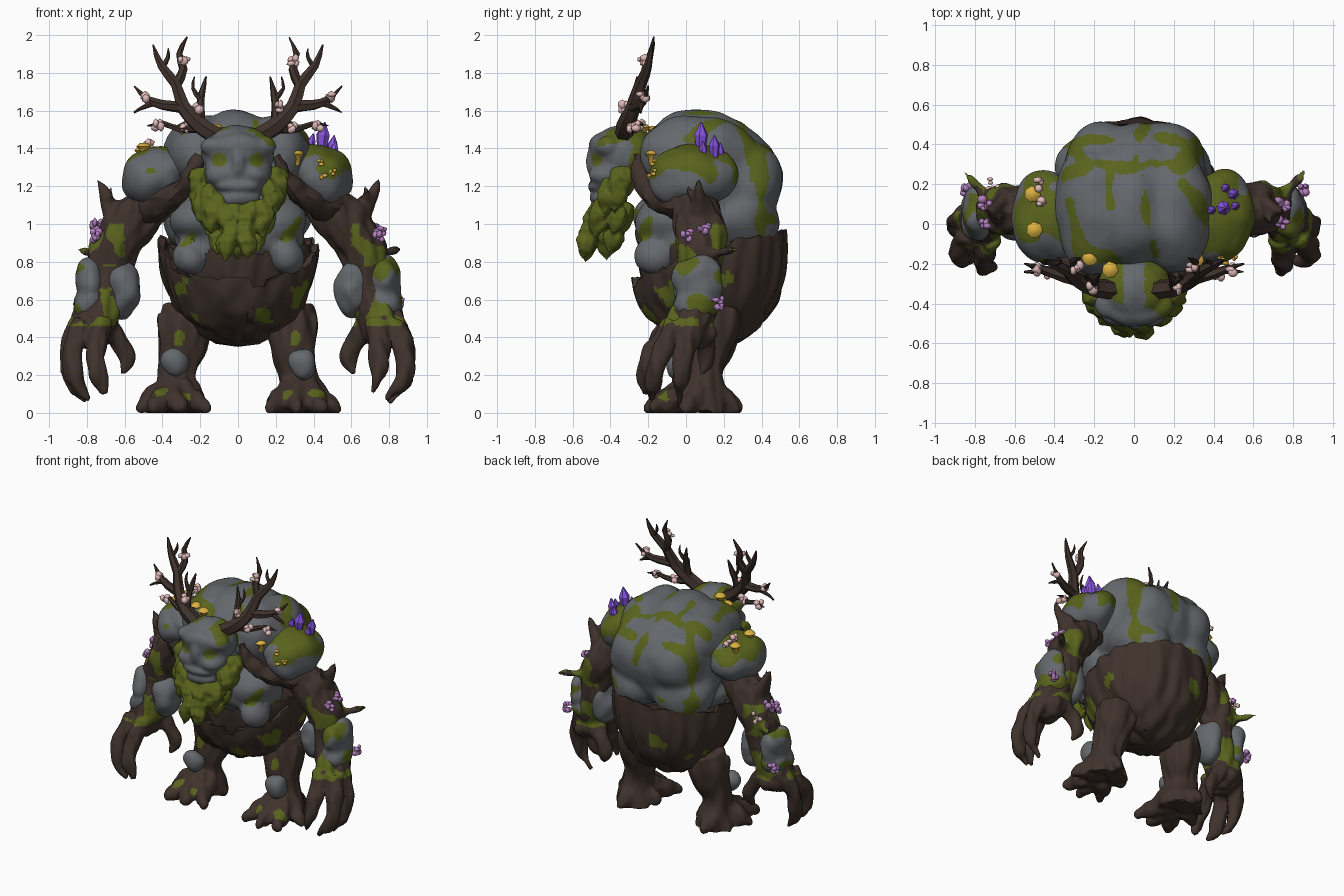
import bpy, bmesh, math, random
from mathutils import Vector, Matrix, noise, geometry

random.seed(4)
cube = bpy.data.objects.get("Cube")
if cube:
    bpy.data.objects.remove(cube, do_unlink=True)


def material(name, *rgb):
    m = bpy.data.materials.new(name)
    m.use_nodes = True
    m.diffuse_color = (*rgb, 1)
    node = next(n for n in m.node_tree.nodes if n.type == 'BSDF_PRINCIPLED')
    node.inputs["Base Color"].default_value = (*rgb, 1)
    return m


STONE = material("grey stone", .128, .138, .15)
MOSS = material("green moss", .1, .125, .012)
WOOD = material("dark wood", .05, .032, .025)
PINK = material("pink blossom", .74, .49, .48)
LILAC = material("lilac flower", .44, .21, .5)
PURPLE = material("purple crystal", .25, .09, .78)
YELLOW = material("yellow fungus", .7, .43, .05)


def patch(c, scale, shift=0):
    return noise.noise(c * scale + Vector((shift, shift, shift)))


def near_spot(c, spots):
    return any((c - Vector(s[:3])).length < s[3] * (1 + patch(c, 15)) for s in spots)


def ball(bm, centre, radii, side=1, detail=3):
    x, y, z = centre
    matrix = Matrix.Translation((x * side, y, z)) @ Matrix.Diagonal((*radii, 1))
    bmesh.ops.create_icosphere(bm, subdivisions=detail, radius=1, matrix=matrix)


def tube(bm, path, side=1, sides=10, steps=4):
    """Closed tapered tube through (x, y, z, radius) points, smoothed along its length."""
    p = [Vector((x * side, y, z, r)) for x, y, z, r in path]
    p = [p[0] * 2 - p[1]] + p + [p[-1] * 2 - p[-2]]
    line = []
    for a, b, c, d in zip(p, p[1:], p[2:], p[3:]):
        for i in range(steps):
            t = i / steps
            line.append((b * 2 + (c - a) * t + (a * 2 - b * 5 + c * 4 - d) * t**2
                         + (b * 3 - a - c * 3 + d) * t**3) / 2)
    line.append(p[-2])
    rings, across, last = [], None, None
    for i, q in enumerate(line):
        way = (line[min(i + 1, len(line) - 1)] - line[max(i - 1, 0)]).to_3d().normalized()
        across = way.orthogonal().normalized() if last is None else last.rotation_difference(way) @ across
        other, last = way.cross(across), way
        rings.append([bm.verts.new(q.to_3d() + max(q.w, .003) * (
            across * math.cos(k * math.tau / sides) + other * math.sin(k * math.tau / sides)))
            for k in range(sides)])
    for a, b in zip(rings, rings[1:]):
        for k in range(sides):
            n = (k + 1) % sides
            bm.faces.new((a[k], a[n], b[n], b[k]))
    bm.faces.new(rings[0])
    bm.faces.new(rings[-1])


def finish(name, bm, mats, rule=None, voxel=0, rough=0, freq=6, stretch=1, angle=40, soften=2):
    """Fuse the shapes, roughen the surface, colour faces by rule and shade."""
    bmesh.ops.recalc_face_normals(bm, faces=bm.faces)
    mesh = bpy.data.meshes.new(name)
    bm.to_mesh(mesh)
    bm.free()
    obj = bpy.data.objects.new(name, mesh)
    bpy.context.collection.objects.link(obj)
    if voxel:
        mod = obj.modifiers.new("fuse", 'REMESH')
        mod.mode = 'VOXEL'
        mod.voxel_size = voxel
        graph = bpy.context.evaluated_depsgraph_get()
        graph.update()
        obj.data = bpy.data.meshes.new_from_object(obj.evaluated_get(graph))
        obj.modifiers.clear()
        mesh = obj.data
        mesh.name = name
    mesh.materials.clear()
    for m in mats:
        mesh.materials.append(m)
    bm = bmesh.new()
    bm.from_mesh(mesh)
    if voxel:
        for _ in range(soften):
            bmesh.ops.smooth_vert(bm, verts=bm.verts, factor=.5, use_axis_x=True, use_axis_y=True, use_axis_z=True)
    bm.normal_update()
    for v in bm.verts:
        where = Vector((v.co.x, v.co.y, v.co.z * stretch))
        v.co += v.normal * rough * patch(where, freq)
        v.co.z = max(v.co.z, 0)
    for f in bm.faces:
        f.material_index = int(rule(f.calc_center_median())) if rule else 0
    bm.to_mesh(mesh)
    bm.free()
    mesh.shade_smooth()
    mesh.set_sharp_from_angle(angle=math.radians(angle))


# Torso: fused boulders with veins of moss over the back
bm = bmesh.new()
ball(bm, (0, .14, 1.21), (.4, .36, .375))
ball(bm, (0, .07, 1.41), (.22, .3, .2))
ball(bm, (0, -.03, .93), (.35, .25, .18))
for s in (1, -1):
    for p, r in (((.19, .07, 1.35), (.21, .33, .23)), ((.15, .29, 1.21), (.21, .215, .26)),
                 ((.18, .27, 1.03), (.21, .22, .19)), ((.18, -.1, 1.02), (.19, .18, .15)),
                 ((.26, -.17, .83), (.1, .1, .1))):
        ball(bm, p, r, s)
heart = Vector((0, .15, 1.2))
veins = [(.08, [(-.36, .27, 1.48), (-.2, .32, 1.55), (0, .28, 1.58), (.1, .33, 1.55), (.26, .31, 1.5)]),
         (.07, [(-.14, .3, 1.56), (-.12, .1, 1.6)]), (.07, [(.05, .25, 1.58), (.07, 0, 1.59), (.12, -.18, 1.5)]),
         (.07, [(.24, .2, 1.53), (.34, .02, 1.43)]), (.06, [(0, .28, 1.58), (.03, .45, 1.4), (.06, .5, 1.25)]),
         (.08, [(-.3, .1, 1.5), (-.25, -.1, 1.5), (-.1, -.18, 1.5)])]
for s in (1, -1):
    veins += [(.12, [(.24 * s, .3, 1.53), (.29 * s, .37, 1.4), (.32 * s, .38, 1.25)]),
              (.08, [(.32 * s, .38, 1.25), (.31 * s, .38, 1.1), (.27 * s, .38, .95)]),
              (.09, [(.3 * s, .37, 1.38), (.14 * s, .45, 1.42)]),
              (.06, [(.3 * s, .38, 1.06), (.12 * s, .48, 1.0)])]
veins = [(w, [(Vector(p) - heart).normalized() for p in v]) for w, v in veins]


def vein_moss(c):
    d = (c - heart).normalized()
    for w, v in veins:
        for a, b in zip(v, v[1:]):
            t = geometry.intersect_point_line(d, a, b)[1]
            if (d - a.lerp(b, min(max(t, 0), 1))).length < w + .1 * patch(c, 7):
                return True
    return c.y < 0 and .88 < c.z < 1.1 and patch(c, 8) > .3


finish("stone_torso", bm, (STONE, MOSS), vein_moss, .015, .03, 5, soften=5)


# Hollow trunk around the waist, with a second bark layer inside
bark_spots = [(.15, -.2, .52, .06), (.2, -.15, .46, .05), (.34, -.08, .62, .07), (-.27, -.16, .5, .05),
              (-.3, -.14, .66, .05), (-.1, .5, .68, .06), (.38, .2, .7, .04), (-.33, .3, .55, .06)]


def bowl(name, size, front, back, jag):
    bm = bmesh.new()
    count, rows = 128, []
    chips = [random.uniform(-jag, jag) for _ in range(count // 4)]
    layers = [(i / 24, 1) for i in range(25)] + [(.98, .92), (.6, .88)]
    for s, thin in layers:
        ring = []
        for k in range(count):
            a = k * math.tau / count
            u = math.sin(a)
            rim = .9 + (back - .9) * u if u > 0 else .9 - (front - .9) * u
            rim += chips[k // 4] * (1 if u < .3 else .4)
            r = size * thin * math.sqrt(1 - (1 - s) ** 2.2)
            ring.append(bm.verts.new((.42 * r * math.cos(a), .17 - .05 * s + .41 * r * u, .36 + (rim - .36) * s)))
        rows.append(ring)
    for a, b in zip(rows, rows[1:]):
        for k in range(count):
            n = (k + 1) % count
            bm.faces.new((a[k], a[n], b[n], b[k]))
    bmesh.ops.remove_doubles(bm, verts=bm.verts, dist=.0005)
    finish(name, bm, (WOOD, MOSS), lambda c: near_spot(c, bark_spots), 0, .025, 14, .2)


bowl("trunk_waist", 1, .69, .96, .035)
bowl("inner_bark", .92, .85, .84, .02)

# Head with brow, nose, cheeks, lips and chin
bm = bmesh.new()
ball(bm, (0, -.33, 1.37), (.195, .18, .155))
ball(bm, (0, -.38, 1.27), (.18, .13, .15))
ball(bm, (0, -.43, 1.41), (.15, .085, .075))
ball(bm, (0, -.47, 1.33), (.045, .06, .1))
ball(bm, (0, -.46, 1.2), (.12, .065, .04))
ball(bm, (0, -.43, 1.14), (.12, .08, .06))
for s in (1, -1):
    ball(bm, (.09, -.43, 1.26), (.08, .085, .06), s)
    ball(bm, (.12, -.41, 1.41), (.08, .07, .06), s)


def head_moss(c):
    eye = Vector((abs(c.x) - .1, (c.z - 1.34) * 1.1)).length < .04 and c.y < -.38
    crown = c.z > 1.46 + .12 * patch(c, 9) or c.y > -.32 + .1 * patch(c, 8)
    return eye or crown and abs(c.x) > .055


finish("stone_head", bm, (STONE, MOSS), head_moss, .011, .008, 12, soften=4)

# Beard of layered pointed tufts sweeping forward
bm = bmesh.new()
tube(bm, [(0, -.36, 1.13, .1), (0, -.39, 1.05, .115), (0, -.42, .94, .08), (0, -.42, .8, .006)])
for row, (z, wide, count) in enumerate(((1.11, .19, 9), (1.07, .18, 8), (1.0, .13, 6), (.95, .08, 4))):
    for k in range(count):
        a = math.radians(-100 + 200 * k / (count - 1) + random.uniform(-7, 7))
        x, y = math.sin(a), -math.cos(a)
        top = z + .19 * x * x * (1 - row / 3.5)
        drop = random.uniform(.14, .2) - .01 * row
        back = -.33 - .025 * row
        tube(bm, [(wide * x, back + .12 * y, top, .035),
                  ((wide + .025) * x, back - .01 + .13 * y, top - drop * .4, .06),
                  ((wide + .035) * x, back - .035 + .12 * y, top - drop, .006)], sides=6, steps=2)
finish("moss_beard", bm, (MOSS,), None, .009, .012, 18, angle=35, soften=1)

# Antlers
bm = bmesh.new()
branches = [
    [(.1, -.33, 1.46, .05), (.2, -.32, 1.52, .048), (.29, -.28, 1.62, .04), (.33, -.24, 1.74, .031),
     (.41, -.2, 1.84, .022), (.45, -.18, 1.95, .005)],
    [(.33, -.24, 1.73, .028), (.29, -.21, 1.82, .024), (.31, -.19, 1.9, .017), (.27, -.17, 1.99, .004)],
    [(.29, -.28, 1.62, .033), (.4, -.25, 1.63, .027), (.48, -.22, 1.66, .02), (.55, -.2, 1.73, .004)],
    [(.44, -.23, 1.64, .018), (.5, -.24, 1.62, .013), (.55, -.24, 1.59, .004)],
    [(.2, -.32, 1.52, .03), (.2, -.3, 1.61, .024), (.19, -.27, 1.69, .018), (.17, -.25, 1.78, .004)],
    [(.2, -.29, 1.66, .014), (.24, -.27, 1.72, .01), (.23, -.26, 1.78, .003)],
    [(.2, -.31, 1.51, .028), (.3, -.27, 1.5, .02), (.39, -.24, 1.53, .014), (.48, -.23, 1.52, .004)],
    [(.4, -.2, 1.83, .014), (.37, -.19, 1.88, .01), (.37, -.18, 1.93, .003)]]
for s in (1, -1):
    for b in branches:
        tube(bm, b, s, 6, 2)
finish("antlers", bm, (WOOD,), rough=.006, freq=25)

for s, label in ((1, "left"), (-1, "right")):
    # Shoulder boulder with a moss cap
    bm = bmesh.new()
    ball(bm, (.45, .03, 1.24), (.165, .235, .16), s)
    ball(bm, (.4, .03, 1.3), (.17, .21, .115), s)
    level = 1.28 if s > 0 else 1.31
    finish(label + "_shoulder", bm, (STONE, MOSS), lambda c: c.z > level + .2 * patch(c, 7), .014, .035, 6)

    # Wooden arm, hand and fingers
    bm = bmesh.new()
    tube(bm, [(.4, .04, 1.13, .1), (.5, .05, 1.07, .125), (.585, .07, .98, .135), (.655, .08, .87, .13),
              (.685, .07, .73, .115), (.72, .05, .58, .12), (.77, .02, .46, .12), (.79, -.02, .35, .06)], s)
    ball(bm, (.76, .02, .43), (.1, .15, .09), s)
    tube(bm, [(.62, .08, 1, .09), (.68, .08, 1.11, .05), (.72, .07, 1.18, .028), (.75, .07, 1.24, .006)], s)
    tube(bm, [(.68, .08, 1.1, .035), (.68, .03, 1.16, .018), (.67, .01, 1.2, .005)], s)
    tube(bm, [(.7, .1, .84, .07), (.78, .18, .85, .03), (.86, .27, .87, .005)], s)
    for finger in (
            [(.73, -.07, .48, .06), (.75, -.17, .33, .056), (.74, -.22, .2, .046), (.71, -.215, .1, .018)],
            [(.82, -.05, .47, .065), (.88, -.13, .33, .056), (.87, -.17, .18, .047), (.78, -.18, .07, .018)],
            [(.83, .04, .46, .07), (.885, 0, .33, .056), (.88, -.03, .17, .046), (.8, -.04, .05, .018)],
            [(.72, .07, .48, .075), (.64, .1, .4, .056), (.59, .1, .3, .045), (.61, .08, .2, .018)]):
        tube(bm, finger, s, 8, 3)

    def arm_moss(c):
        bands = .78 < c.z < 1 and abs(c.x) > .6 or .46 < c.z < .66
        return bands and patch(c, 8, 5) > -.06

    finish(label + "_arm", bm, (WOOD, MOSS), arm_moss, .012, .022, 16, .35)

    # Stone plates on the forearm
    bm = bmesh.new()
    ball(bm, (.61, .05, .66), (.095, .13, .16), s)
    ball(bm, (.785, .06, .7), (.08, .145, .13), s)
    ball(bm, (.77, .05, .58), (.1, .13, .1), s)
    finish(label + "_forearm_stone", bm, (STONE, MOSS),
           lambda c: abs(c.x) > .68 and patch(c, 7, 2) > .05 + (c.z - .57), .013, .025, 9)

    # Collar root from the neck to the arm
    bm = bmesh.new()
    tube(bm, [(.2, -.25, 1.36, .025), (.24, -.25, 1.26, .04), (.31, -.19, 1.17, .058),
              (.4, -.1, 1.12, .075), (.5, .02, 1.09, .09)], s)
    finish(label + "_collar_root", bm, (WOOD,), None, 0, .03, 14)

    # Leg with spread root toes
    bm = bmesh.new()
    tube(bm, [(.27, .16, .56, .13), (.28, .14, .45, .14), (.3, .11, .32, .125), (.325, .1, .2, .105),
              (.33, .09, .08, .14), (.33, .08, .01, .16)], s)
    for toe in ((.18, -.14), (.31, -.18), (.44, -.16), (.51, 0), (.34, .25), (.19, .1)):
        tube(bm, [(.33, .08, .13, .1), ((.33 + toe[0]) / 2, (.08 + toe[1]) / 2, .08, .08),
                  (*toe, .035, .045), (toe[0] * 1.04, toe[1] * 1.1, 0, .02)], s, 8, 3)
    tube(bm, [(.36, .1, .38, .07), (.4, .1, .46, .03), (.42, .1, .53, .005)], s)
    leg_spots = [(.27 * s, -.12, .09, .035), (.42 * s, -.1, .09, .04), (.31 * s, -.01, .4, .03)]
    finish(label + "_leg", bm, (WOOD, MOSS), lambda c: near_spot(c, leg_spots), .013, .025, 14, .35)
    bm = bmesh.new()
    ball(bm, (.34, -.04, .26), (.075, .06, .08), s)
    finish(label + "_knee_stone", bm, (STONE,), None, 0, .03, 9)


# Blossoms, fungi and crystals
def cluster(bm, x, y, z, spread, count, big=.02):
    for _ in range(count):
        p = [v + random.uniform(-spread, spread) for v in (x, y, z)]
        ball(bm, p, [random.uniform(big * .5, big) for _ in range(3)], 1, 1)


bm = bmesh.new()
for s in (1, -1):
    for x, y, z in ((.29, -.22, 1.86), (.48, -.23, 1.67), (.21, -.32, 1.62), (.42, -.25, 1.52), (.28, -.28, 1.51)):
        cluster(bm, x * s, y, z, .018, 5, .029)
for y in (.1, .2):
    cluster(bm, -.48, y, 1.41, .022, 5, .028)
cluster(bm, -.71, .2, .93, .03, 5)
finish("pink_blossoms", bm, (PINK,), angle=60)

bm = bmesh.new()
for s in (1, -1):
    cluster(bm, .745 * s, 0, .94, .025, 9, .026)
    cluster(bm, .74 * s, .1, .98, .028, 10, .028)
    cluster(bm, .84 * s, .17, .58, .025, 9, .026)
finish("lilac_flowers", bm, (LILAC,), angle=60)

bm = bmesh.new()
for x, y, z, tall in ((.44, .08, 1.37, .17), (.49, .15, 1.34, .13), (.38, .07, 1.38, .1), (.45, .18, 1.33, .1),
                      (.5, .09, 1.34, .1)):
    tube(bm, [(x, y, z, .02), (x + .01, y, z + tall * .6, tall * .22), (x + .02, y, z + tall, .003)], 1, 6, 1)
finish("purple_crystals", bm, (PURPLE,), angle=15)

bm = bmesh.new()
for x, y, z in ((.31, -.18, 1.37), (-.5, -.03, 1.41), (-.22, -.17, 1.5), (-.12, -.23, 1.51), (-.51, .15, 1.39)):
    tube(bm, [(x, y, z - .06, .015), (x, y, z - .015, .025), (x, y, z, .042), (x, y, z + .02, .02)], 1, 7, 1)
for x, y, z in ((.43, -.17, 1.33), (.5, -.16, 1.28), (.45, -.19, 1.25)):
    cluster(bm, x, y, z, .015, 3)
finish("yellow_fungi", bm, (YELLOW,), angle=60)
